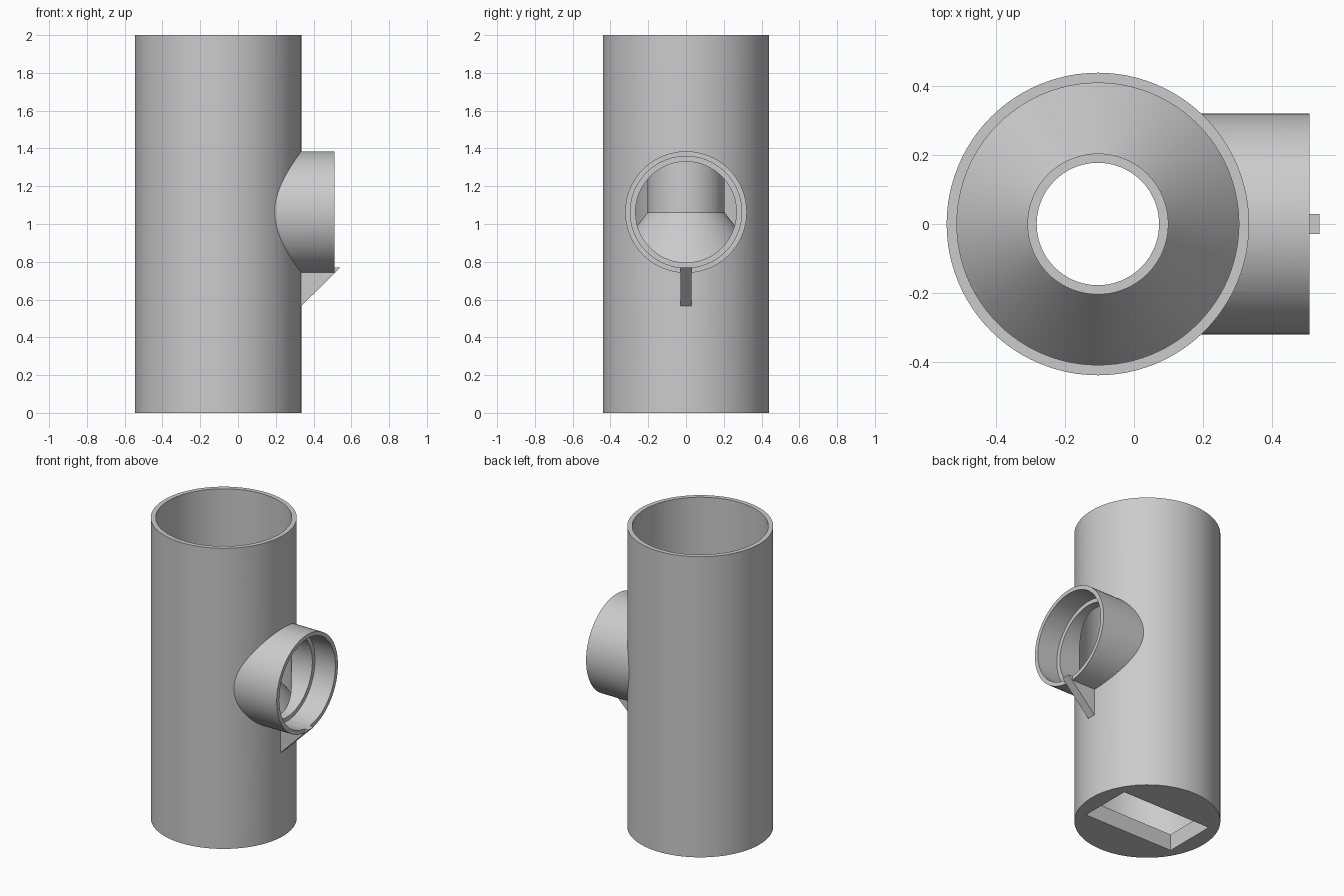
import bpy, bmesh, math
from mathutils import Matrix, Vector

AXIS_X = -0.105      # centre line of the main pipe
PORT_Z = 1.063       # centre line of the side port
SEGMENTS = 96

if "Cube" in bpy.data.objects:
    bpy.data.objects.remove(bpy.data.objects["Cube"], do_unlink=True)

grey = bpy.data.materials.new("plain grey")
grey.use_nodes = True
grey.diffuse_color = (0.6, 0.6, 0.6, 1)
grey.node_tree.nodes["Principled BSDF"].inputs["Base Color"].default_value = (0.6, 0.6, 0.6, 1)


def make_object(name, bm):
    bmesh.ops.recalc_face_normals(bm, faces=bm.faces)
    mesh = bpy.data.meshes.new(name)
    bm.to_mesh(mesh)
    bm.free()
    mesh.materials.append(grey)
    obj = bpy.data.objects.new(name, mesh)
    bpy.context.collection.objects.link(obj)
    return obj


def cylinder(name, radius, start, end):
    """Solid cylinder between two points."""
    start, end = Vector(start), Vector(end)
    axis = end - start
    turn = Vector((0, 0, 1)).rotation_difference(axis).to_matrix().to_4x4()
    bm = bmesh.new()
    bmesh.ops.create_cone(bm, cap_ends=True, segments=SEGMENTS, radius1=radius, radius2=radius,
                          depth=axis.length, matrix=Matrix.Translation((start + end) / 2) @ turn)
    return make_object(name, bm)


def box(name, size, centre):
    bm = bmesh.new()
    bmesh.ops.create_cube(bm, size=1, matrix=Matrix.Translation(centre) @ Matrix.Diagonal((*size, 1)))
    return make_object(name, bm)


def lathe(name, profile):
    """Closed (radius, height) profile turned around the main pipe axis."""
    bm = bmesh.new()
    rings = []
    for i in range(SEGMENTS):
        a = 2 * math.pi * i / SEGMENTS
        rings.append([bm.verts.new((AXIS_X + r * math.cos(a), r * math.sin(a), z)) for r, z in profile])
    n = len(profile)
    for i in range(SEGMENTS):
        a, b = rings[i], rings[(i + 1) % SEGMENTS]
        for j in range(n):
            k = (j + 1) % n
            bm.faces.new((a[j], b[j], b[k], a[k]))
    return make_object(name, bm)


def select_only(obj):
    bpy.ops.object.select_all(action='DESELECT')
    obj.select_set(True)
    bpy.context.view_layer.objects.active = obj


def combine(target, other, operation):
    select_only(target)
    mod = target.modifiers.new(operation.title(), 'BOOLEAN')
    mod.operation = operation
    mod.solver = 'EXACT'
    mod.object = other
    bpy.ops.object.modifier_apply(modifier=mod.name)
    bpy.data.objects.remove(other, do_unlink=True)


def smooth(obj):
    select_only(obj)
    bpy.ops.object.shade_smooth_by_angle(angle=math.radians(30))


# Main pipe with the side port joined on
pipe = cylinder("pipe_body", 0.44, (AXIS_X, 0, 0), (AXIS_X, 0, 2))
combine(pipe, cylinder("port", 0.322, (AXIS_X, 0, PORT_Z), (0.51, 0, PORT_Z)), 'UNION')

# Hollow the pipe above its floor, then bore and counterbore the port
combine(pipe, cylinder("pipe_bore", 0.41, (AXIS_X, 0, 0.11), (AXIS_X, 0, 2.2)), 'DIFFERENCE')
combine(pipe, cylinder("port_bore", 0.267, (AXIS_X, 0, PORT_Z), (0.7, 0, PORT_Z)), 'DIFFERENCE')
combine(pipe, cylinder("port_socket", 0.295, (0.36, 0, PORT_Z), (0.7, 0, PORT_Z)), 'DIFFERENCE')

# Rectangular outlet slot in the floor
combine(pipe, box("floor_slot", (0.665, 0.358, 0.4), (AXIS_X, 0, 0.05)), 'DIFFERENCE')
smooth(pipe)

# Conical collar carrying the central standpipe
standpipe = lathe("collar_and_standpipe", [
    (0.415, 0.789), (0.205, 1.06), (0.205, 1.4),
    (0.178, 1.4), (0.178, 1.05), (0.415, 0.745)])
smooth(standpipe)

# Triangular rib under the port
bm = bmesh.new()
outline = [(0.32, 0.565), (0.335, 0.565), (0.54, 0.769), (0.32, 0.769)]
face = bm.faces.new([bm.verts.new((x, -0.029, z)) for x, z in outline])
extruded = bmesh.ops.extrude_face_region(bm, geom=[face])
bmesh.ops.translate(bm, vec=(0, 0.058, 0),
                    verts=[v for v in extruded["geom"] if isinstance(v, bmesh.types.BMVert)])
make_object("support_rib", bm)
